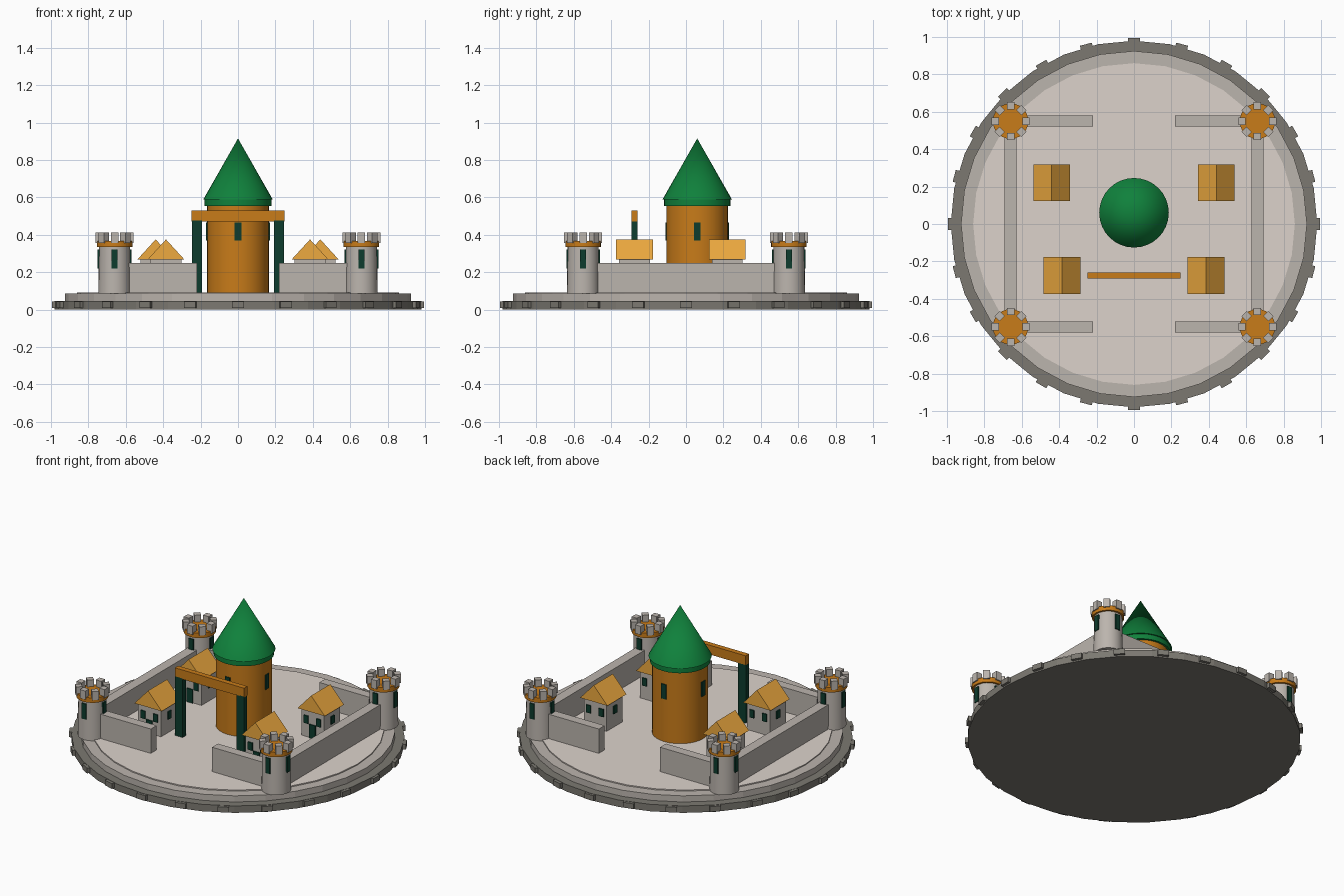
import bpy, bmesh, math
from mathutils import Matrix, Vector

if "Cube" in bpy.data.objects:
    bpy.data.objects.remove(bpy.data.objects["Cube"])


def material(name, r, g, b):
    m = bpy.data.materials.new(name)
    m.diffuse_color = (r, g, b, 1)
    m.use_nodes = True
    m.node_tree.nodes["Principled BSDF"].inputs["Base Color"].default_value = m.diffuse_color
    return m


BASE = material("dark_stone", .20, .19, .165)
STONE = material("stone", .50, .46, .42)
GROUND = material("pale_ground", .72, .65, .60)
ORANGE = material("orange", .58, .20, .01)
GOLD = material("gold", .85, .40, .05)
GREEN = material("green", .005, .22, .045)
DARK = material("dark_green", .004, .045, .026)


def finish(bm, name, mat, smooth=False):
    me = bpy.data.meshes.new(name)
    bmesh.ops.recalc_face_normals(bm, faces=bm.faces)
    bm.to_mesh(me)
    bm.free()
    me.materials.append(mat)
    ob = bpy.data.objects.new(name, me)
    bpy.context.collection.objects.link(ob)
    if smooth:
        bpy.ops.object.select_all(action='DESELECT')
        ob.select_set(True)
        bpy.context.view_layer.objects.active = ob
        bpy.ops.object.shade_smooth_by_angle(angle=math.radians(35))
    return ob


def add_box(bm, size, matrix):
    bmesh.ops.create_cube(bm, size=1, matrix=matrix @ Matrix.Diagonal((*size, 1)))


def box(name, mat, x, y, z):
    """Box from (low, high) pairs on each axis."""
    bm = bmesh.new()
    lo, hi = zip(x, y, z)
    add_box(bm, Vector(hi) - Vector(lo),
            Matrix.Translation((Vector(lo) + Vector(hi)) / 2))
    return finish(bm, name, mat)


def cyl(name, mat, x, y, z0, z1, r0, r1, n=32, smooth=True):
    bm = bmesh.new()
    bmesh.ops.create_cone(bm, cap_ends=True, segments=n, radius1=r0, radius2=r1, depth=z1 - z0,
                          matrix=Matrix.Translation((x, y, (z0 + z1) / 2)))
    if r1 == 0:
        bmesh.ops.remove_doubles(bm, verts=bm.verts, dist=1e-5)
    return finish(bm, name, mat, smooth)


def ring_of_boxes(name, mat, x, y, z, radius, size, count):
    """Boxes spaced round a circle; size is radial, tangential, height."""
    bm = bmesh.new()
    for i in range(count):
        turn = Matrix.Rotation(math.tau * i / count, 4, 'Z')
        add_box(bm, size, Matrix.Translation((x, y, z)) @ turn @ Matrix.Translation((radius, 0, 0)))
    return finish(bm, name, mat)


# Stepped round base with stone blocks on its rim
cyl("base_plinth", BASE, 0, 0, 0, .045, .98, .98, smooth=False)
ring_of_boxes("rim_blocks", BASE, 0, 0, .026, .965, (.06, .065, .034), 24)
cyl("base_step", STONE, 0, 0, .045, .085, .925, .925, smooth=False)
cyl("ground", GROUND, 0, 0, .08, .092, .86, .86, smooth=False)

# Central keep with conical roof
KY = .06
cyl("keep_body", ORANGE, 0, KY, .085, .56, .165, .165)
cyl("keep_collar", GREEN, 0, KY, .555, .59, .178, .178)
cyl("keep_roof", GREEN, 0, KY, .588, .915, .186, 0)
ring_of_boxes("keep_windows", DARK, 0, KY, .418, .16, (.02, .035, .095), 4)

# Corner towers and the walls
for sx, side in ((-1, "left"), (1, "right")):
    x = .66 * sx
    for sy, end in ((-1, "front"), (1, "back")):
        y, tag = .55 * sy, f"{end}_{side}"
        cyl("tower_" + tag, STONE, x, y, .085, .345, .087, .083, 24)
        cyl("tower_cap_" + tag, ORANGE, x, y, .335, .367, .095, .095, 24)
        ring_of_boxes("battlements_" + tag, STONE, x, y, .383, .082, (.038, .04, .056), 8)
        ring_of_boxes("tower_windows_" + tag, DARK, x, y, .27, .08, (.02, .032, .1), 4)
        box("wall_" + tag, STONE, sorted((x, .22 * sx)), (y - .03, y + .03), (.085, .25))
    box("wall_" + side, STONE, (x - .032, x + .032), (-.55, .55), (.085, .25))

# Gate
for sx, side in ((-1, "left"), (1, "right")):
    box("gate_post_" + side, DARK, (.22 * sx - .027, .22 * sx + .027),
        (-.292, -.26), (.085, .475))
box("gate_beam", ORANGE, (-.248, .248), (-.292, -.258), (.47, .53))


# Houses with gabled roofs
def house(tag, x, y):
    h, w = .082, .022
    box("house_body_" + tag, STONE, (x - h, x + h), (y - h, y + h), (.085, .275))
    bm = bmesh.new()
    tri = bm.faces.new([bm.verts.new((x + dx, y - .098, z))
                        for dx, z in ((-.098, .268), (.098, .268), (0, .375))])
    new = bmesh.ops.extrude_face_region(bm, geom=[tri], use_keep_orig=True)["geom"]
    bmesh.ops.translate(bm, vec=(0, .196, 0),
                        verts=[v for v in new if isinstance(v, bmesh.types.BMVert)])
    finish(bm, "house_roof_" + tag, GOLD)
    bm = bmesh.new()
    for dx in (-.045, .045):
        for dy in (-h, h):
            add_box(bm, (.032, .014, .05), Matrix.Translation((x + dx, y + dy, .205)))
    for dx in (-h, h):
        add_box(bm, (.014, .034, .05), Matrix.Translation((x + dx, y, .205)))
    finish(bm, "house_windows_" + tag, DARK)
    box("house_door_" + tag, DARK, (x - w, x + w), (y - h - .007, y - h + .007), (.09, .18))


for sx, side in ((-1, "left"), (1, "right")):
    house("back_" + side, .44 * sx, .22)
    house("front_" + side, .385 * sx, -.275)
